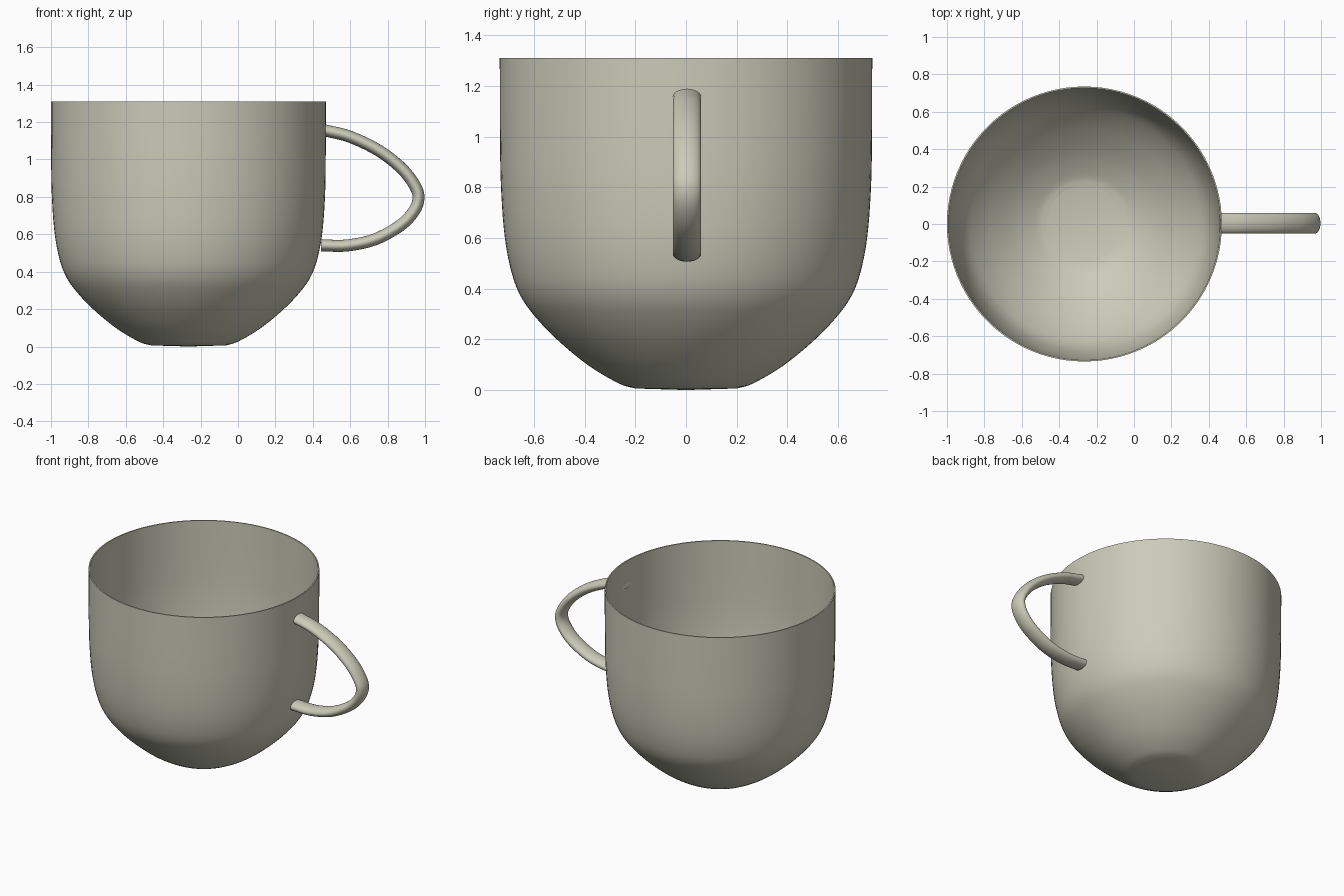
import bpy, bmesh, math
from mathutils import Vector

if "Cube" in bpy.data.objects:
    bpy.data.objects.remove(bpy.data.objects["Cube"])

clay = bpy.data.materials.new("pale_beige_clay")
clay.diffuse_color = (0.60, 0.60, 0.49, 1)
clay.use_nodes = True
clay.node_tree.nodes["Principled BSDF"].inputs["Base Color"].default_value = clay.diffuse_color


def smooth_path(pts, steps):
    """Catmull-Rom curve through 2D points."""
    p = [Vector(q) for q in pts]
    p = [2 * p[0] - p[1]] + p + [2 * p[-1] - p[-2]]
    out = []
    for i in range(1, len(p) - 2):
        a, b, c, d = p[i - 1:i + 3]
        for s in range(steps):
            t = s / steps
            out.append(0.5 * (2 * b + (c - a) * t + (2 * a - 5 * b + 4 * c - d) * t * t
                              + (3 * b - a - 3 * c + d) * t ** 3))
    out.append(p[-2])
    return out


def make_object(name, bm, angle):
    bmesh.ops.recalc_face_normals(bm, faces=bm.faces[:])
    me = bpy.data.meshes.new(name)
    bm.to_mesh(me)
    bm.free()
    me.materials.append(clay)
    ob = bpy.data.objects.new(name, me)
    bpy.context.collection.objects.link(ob)
    bpy.ops.object.select_all(action='DESELECT')
    ob.select_set(True)
    bpy.context.view_layer.objects.active = ob
    bpy.ops.object.shade_smooth_by_angle(angle=math.radians(angle))
    return ob


def skin(bm, rings, closed=False):
    """Join consecutive rings of vertices with quads."""
    n = len(rings[0])
    pairs = list(zip(rings, rings[1:]))
    if closed:
        pairs.append((rings[-1], rings[0]))
    for a, b in pairs:
        for i in range(n):
            j = (i + 1) % n
            bm.faces.new((a[i], a[j], b[j], b[i]))


# Cup body: thin revolved wall, open at the top
CX, SIDES, WALL = -0.265, 96, 0.008
outer = smooth_path([(0.20, 0.006), (0.265, 0.026), (0.385, 0.097), (0.51, 0.20),
                     (0.60, 0.295), (0.655, 0.375), (0.69, 0.47), (0.716, 0.61),
                     (0.730, 0.80), (0.734, 1.0), (0.735, 1.31)], 5)
inner = []
for i, q in enumerate(outer):
    t = (outer[min(i + 1, len(outer) - 1)] - outer[max(i - 1, 0)]).normalized()
    inner.append(q + Vector((-t.y, t.x)) * WALL)
inner[-1].y = 1.31
bm = bmesh.new()
rings = [[bm.verts.new((CX + q.x * math.cos(2 * math.pi * k / SIDES),
                        q.x * math.sin(2 * math.pi * k / SIDES), q.y))
          for k in range(SIDES)] for q in outer + inner[::-1]]
skin(bm, rings)
for ring, z in ((rings[0], 0.0), (rings[-1], WALL)):
    centre = bm.verts.new((CX, 0, z))
    for k in range(SIDES):
        bm.faces.new((centre, ring[k], ring[(k + 1) % SIDES]))
make_object("cup_body", bm, 40)

# Handle: flattened oval tube swept along a curved path in the xz plane
path = smooth_path([(0.462, 1.156), (0.60, 1.121), (0.757, 1.045), (0.88, 0.947),
                    (0.948, 0.855), (0.965, 0.79), (0.938, 0.72), (0.865, 0.645),
                    (0.73, 0.572), (0.58, 0.54), (0.444, 0.541)], 5)
bm = bmesh.new()
rings = []
for i, q in enumerate(path):
    t = (path[min(i + 1, len(path) - 1)] - path[max(i - 1, 0)]).normalized()
    ring = []
    for k in range(24):
        a = 2 * math.pi * k / 24
        r = 0.032 * math.cos(a)
        ring.append(bm.verts.new((q.x - t.y * r, 0.004 + 0.056 * math.sin(a), q.y + t.x * r)))
    rings.append(ring)
skin(bm, rings)
bm.faces.new(rings[0])
bm.faces.new(rings[-1])
make_object("cup_handle", bm, 50)
